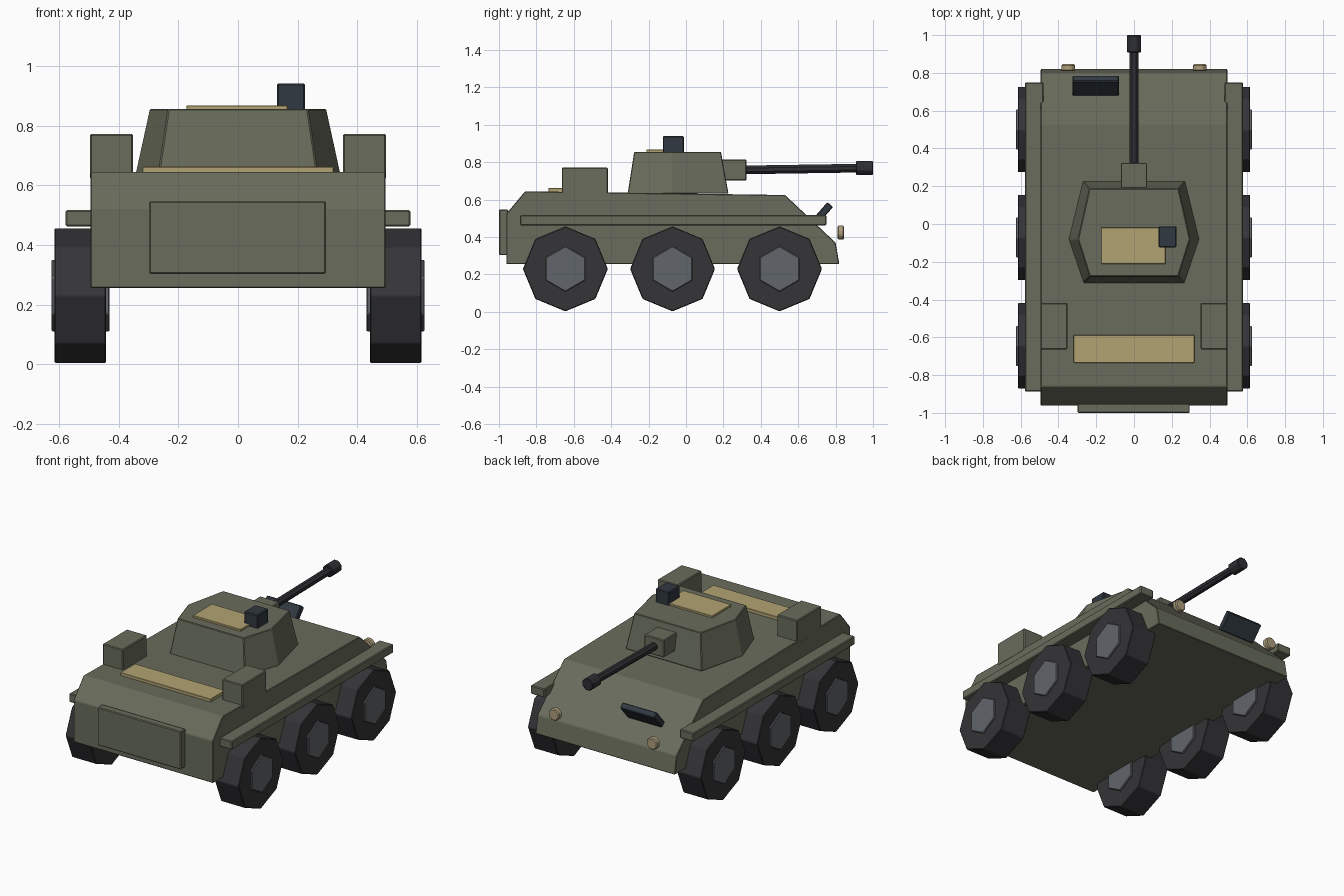
import bpy, bmesh
from math import sin, cos, pi, radians
from mathutils import Matrix

if "Cube" in bpy.data.objects:
    bpy.data.objects.remove(bpy.data.objects["Cube"])


def material(name, rgb):
    m = bpy.data.materials.new(name)
    m.diffuse_color = (*rgb, 1)
    m.use_nodes = True
    m.node_tree.nodes["Principled BSDF"].inputs["Base Color"].default_value = m.diffuse_color
    return m


OLIVE = material("olive_paint", (0.14, 0.15, 0.105))
RUBBER = material("rubber", (0.035, 0.034, 0.038))
STEEL = material("hub_steel", (0.12, 0.13, 0.145))
GUN = material("gun_metal", (0.028, 0.029, 0.034))
GLASS = material("dark_glass", (0.03, 0.04, 0.052))
TAN = material("tan_panel", (0.45, 0.37, 0.17))
LAMP = material("lamp", (0.42, 0.34, 0.2))


def loft(name, ring_a, ring_b, mat, bevel=0):
    """Closed solid between two matching rings of 3D points."""
    bm = bmesh.new()
    a = [bm.verts.new(p) for p in ring_a]
    b = [bm.verts.new(p) for p in ring_b]
    n = len(a)
    bm.faces.new(a)
    bm.faces.new(b[::-1])
    for i in range(n):
        j = (i + 1) % n
        bm.faces.new((a[i], b[i], b[j], a[j]))
    bmesh.ops.recalc_face_normals(bm, faces=bm.faces)
    mesh = bpy.data.meshes.new(name)
    bm.to_mesh(mesh)
    bm.free()
    mesh.materials.append(mat)
    ob = bpy.data.objects.new(name, mesh)
    bpy.context.collection.objects.link(ob)
    if bevel:
        mod = ob.modifiers.new("edge_bevel", 'BEVEL')
        mod.width = bevel
        mod.segments = 1
    return ob


def box(name, x, y, z, mat, bevel=0.005):
    ring = [(x[0], y[0]), (x[1], y[0]), (x[1], y[1]), (x[0], y[1])]
    return loft(name, [(*p, z[0]) for p in ring], [(*p, z[1]) for p in ring], mat, bevel)


def circle(n, r, phase=0.0):
    return [(r * cos(phase + 2 * pi * i / n), r * sin(phase + 2 * pi * i / n)) for i in range(n)]


def disc_x(name, n, r, x0, x1, y, z, mat, bevel=0):
    c = circle(n, r, pi / 2)
    return loft(name, [(x0, y + u, z + v) for u, v in c], [(x1, y + u, z + v) for u, v in c], mat, bevel)


def rod_y(name, n, r, y0, y1, x, z0, z1, mat, bevel=0):
    c = circle(n, r, pi / n)
    return loft(name, [(x + u, y0, z0 + v) for u, v in c], [(x + u, y1, z1 + v) for u, v in c], mat, bevel)


# Hull: side profile (y, z) extruded across the width
profile = [(-0.96, 0.255), (0.82, 0.255), (0.80, 0.37), (0.53, 0.625), (-0.86, 0.645), (-0.96, 0.525)]
loft("hull", [(-0.495, *p) for p in profile], [(0.495, *p) for p in profile], OLIVE, 0.004)
box("rear_door", (-0.298, 0.295), (-1.0, -0.95), (0.303, 0.547), OLIVE)
box("engine_panel", (-0.32, 0.32), (-0.735, -0.587), (0.635, 0.662), TAN, 0.002)

# Parts repeated on both sides
for side, s in (("left", -1), ("right", 1)):
    def span(a, b):
        return sorted((s * a, s * b))
    box("fender_" + side, span(0.48, 0.578), (-0.887, 0.75), (0.462, 0.517), OLIVE)
    box("stowage_box_" + side, span(0.352, 0.496), (-0.664, -0.418), (0.62, 0.772), OLIVE)
    rod_y("headlight_" + side, 8, 0.04, 0.81, 0.846, s * 0.348, 0.424, 0.424, LAMP, 0.006)
    for place, y in (("rear", -0.645), ("middle", -0.072), ("front", 0.50)):
        disc_x(f"tyre_{place}_{side}", 8, 0.227, s * 0.442, s * 0.615, y, 0.23, RUBBER, 0.004)
        disc_x(f"hub_{place}_{side}", 6, 0.122, s * 0.43, s * 0.625, y, 0.23, STEEL, 0.004)

# Turret: tapered hexagon
half_base = [(0.27, 0.227), (0.345, -0.08), (0.267, -0.312)]
half_top = [(0.236, 0.187), (0.296, -0.08), (0.234, -0.277)]


def mirrored(half, z):
    return [(x, y, z) for x, y in half] + [(-x, y, z) for x, y in half[::-1]]


loft("turret", mirrored(half_base, 0.632), mirrored(half_top, 0.856), OLIVE, 0.004)
box("turret_hatch", (-0.173, 0.167), (-0.212, -0.018), (0.845, 0.868), TAN, 0.002)
box("turret_sight", (0.13, 0.225), (-0.124, -0.012), (0.845, 0.941), GLASS)

# Gun
box("gun_mantlet", (-0.07, 0.07), (0.17, 0.324), (0.703, 0.815), OLIVE)
rod_y("gun_barrel", 8, 0.025, 0.30, 0.95, 0, 0.759, 0.769, GUN)
rod_y("gun_muzzle", 8, 0.04, 0.908, 1.0, 0, 0.769, 0.77, GUN, 0.004)

# Driver's tilted vision plate
plate = box("vision_plate", (-0.123, 0.123), (-0.061, 0.061), (-0.02, 0.02), GLASS)
plate.matrix_world = Matrix.Translation((-0.202, 0.731, 0.528)) @ Matrix.Rotation(radians(49), 4, 'X')
